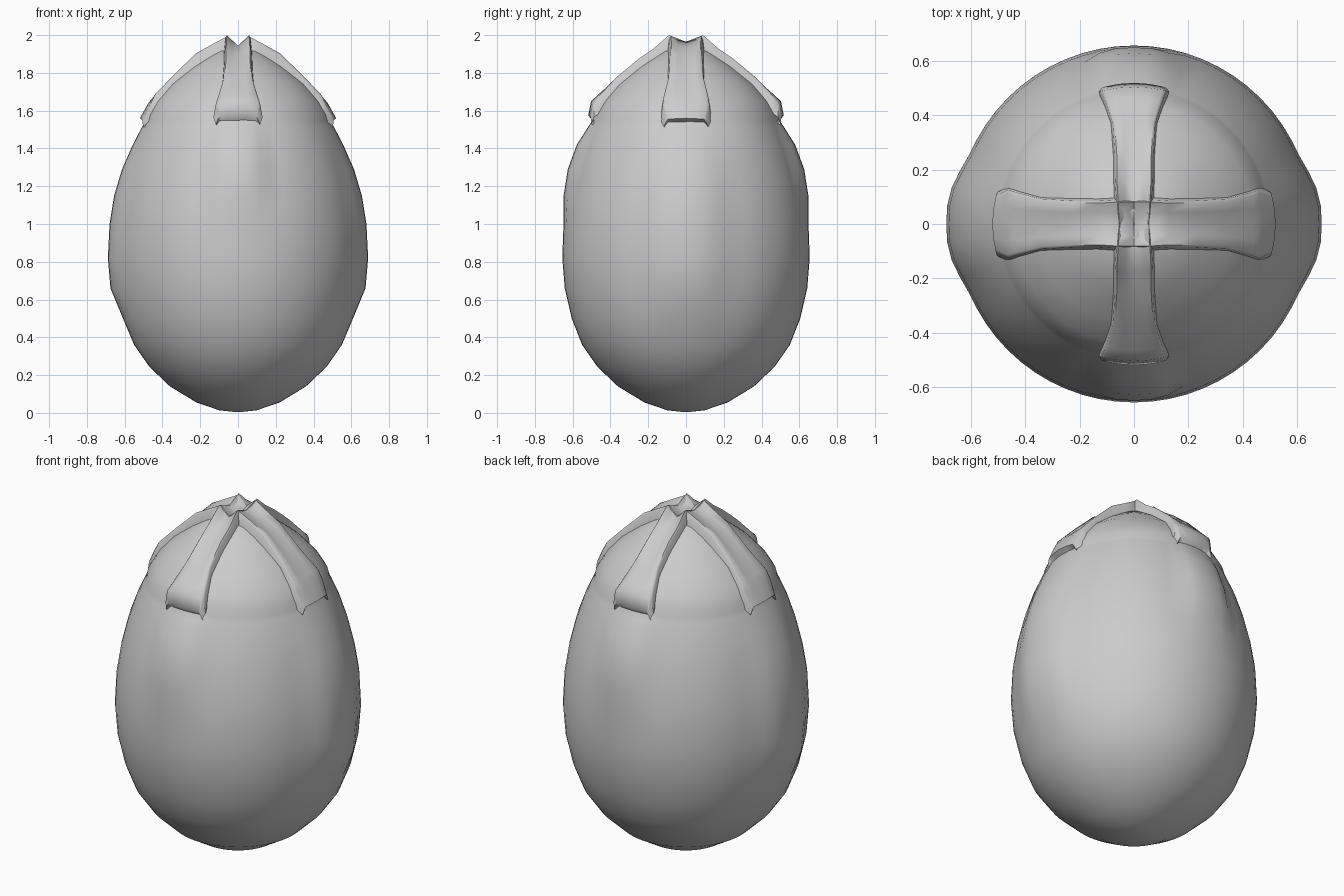
import bpy, bmesh, math
from mathutils import Matrix, Vector

if "Cube" in bpy.data.objects:
    bpy.data.objects.remove(bpy.data.objects["Cube"])


def make_object(name, bm, angle=60):
    bmesh.ops.remove_doubles(bm, verts=bm.verts, dist=0.0005)
    bmesh.ops.recalc_face_normals(bm, faces=bm.faces)
    mesh = bpy.data.meshes.new(name)
    bm.to_mesh(mesh)
    bm.free()
    ob = bpy.data.objects.new(name, mesh)
    bpy.context.collection.objects.link(ob)
    bpy.ops.object.select_all(action='DESELECT')
    ob.select_set(True)
    bpy.context.view_layer.objects.active = ob
    bpy.ops.object.shade_smooth_by_angle(angle=math.radians(angle))
    return ob


def skin(bm, rows, closed=False):
    vs = [[bm.verts.new(p) for p in row] for row in rows]
    for a, b in zip(vs, vs[1:]):
        n = len(a)
        for i in range(n if closed else n - 1):
            j = (i + 1) % n
            bm.faces.new((a[i], a[j], b[j], b[i]))
    return vs


def ramp(v, lo, hi):
    t = max(0, min(1, (v - lo) / (hi - lo)))
    return t * t * (3 - 2 * t)


# Egg shell: lathe profile with low vertical panels below the four straps
PROFILE = [(0.012, 0.004), (0.1, 0.014), (0.22, 0.055), (0.36, 0.14), (0.47, 0.245),
           (0.55, 0.36), (0.605, 0.5), (0.642, 0.66), (0.655, 0.82), (0.646, 1.0),
           (0.622, 1.15), (0.588, 1.29), (0.545, 1.42), (0.502, 1.52), (0.490, 1.545),
           (0.482, 1.58), (0.44, 1.65), (0.36, 1.74), (0.25, 1.83), (0.13, 1.915),
           (0.05, 1.925), (0.005, 1.927)]


def shell_point(r, z, a):
    x, y = math.cos(a), math.sin(a)
    side = math.atan2(abs(y), abs(x))
    front = math.pi / 2 - side
    bump = 0.034 * (1 - ramp(side, 0.1, 0.44)) * ramp(z, 0.45, 0.68) * (1 - ramp(z, 1.15, 1.6))
    bump += 0.038 * (1 - ramp(front, 0.14, 0.30)) * ramp(z, 0.95, 1.27) * (1 - ramp(z, 1.36, 1.62))
    return ((r + bump) * x, (r + bump) * y, z)


bm = bmesh.new()
N = 64
rings = skin(bm, [[shell_point(r, z, 2 * math.pi * i / N) for i in range(N)]
                  for r, z in PROFILE], True)
bm.faces.new(rings[0])
bm.faces.new(rings[-1])
make_object("egg_shell", bm)

# Strap rows: distance from centre, height, half width, rim height, skirt depth
SIDE = [(0, 1.925, 0.09, 0.02, 0.09), (0.055, 1.965, 0.09, 0.03, 0.10),
        (0.13, 1.935, 0.085, 0.02, 0.09), (0.22, 1.885, 0.085, 0.02, 0.09),
        (0.34, 1.775, 0.092, 0.015, 0.09), (0.44, 1.68, 0.118, 0.005, 0.09),
        (0.475, 1.64, 0.125, -0.005, 0.08), (0.52, 1.56, 0.105, -0.005, 0.04),
        (0.47, 1.525, 0.10, 0, 0.02)]
FRONT = [(0, 1.925, 0.06, 0.04, 0.09), (0.09, 1.945, 0.065, 0.055, 0.11),
         (0.17, 1.90, 0.07, 0.03, 0.11), (0.25, 1.86, 0.07, 0.015, 0.10),
         (0.37, 1.765, 0.078, 0.01, 0.09), (0.465, 1.685, 0.105, 0.0, 0.09),
         (0.503, 1.65, 0.118, -0.005, 0.08), (0.518, 1.575, 0.105, -0.005, 0.04),
         (0.48, 1.53, 0.10, 0, 0.02)]


def strap(name, rows, turn):
    bm = bmesh.new()
    rot = Matrix.Rotation(turn, 3, 'Z')
    pts = []
    for s, z, w, rim, skirt in rows:
        cross = [(-w - 0.012, z + rim - skirt), (-w, z + rim - 0.012), (-w * 0.9, z + rim),
                 (-w * 0.5, z + rim * 0.45), (0, z)]
        cross += [(-c, h) for c, h in reversed(cross[:-1])]
        inset = 0.014 if s > 0.46 else 0
        pts.append([rot @ Vector((s - inset * (abs(c) / w) ** 2, c, h)) for c, h in cross])
    skin(bm, pts)
    make_object(name, bm)


# Cross of four flared straps over the crown
for i, label in enumerate(("right", "back", "left", "front")):
    strap(label + "_strap", FRONT if i % 2 else SIDE, i * math.pi / 2)
